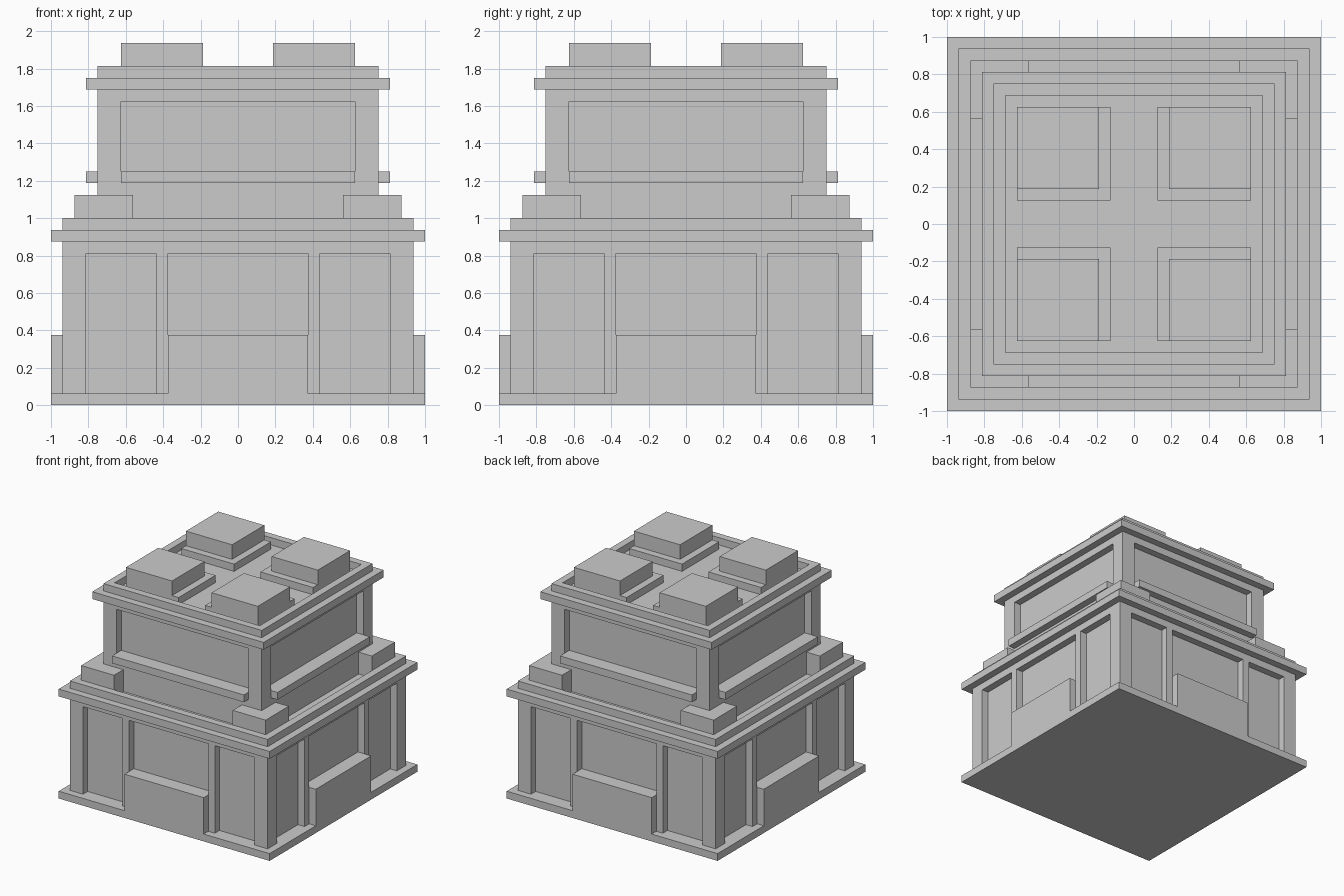
import bpy, bmesh
from math import pi
from mathutils import Matrix, Vector

if "Cube" in bpy.data.objects:
    bpy.data.objects.remove(bpy.data.objects["Cube"])

U = 1 / 16  # the model sits on a 1/16 grid; all sizes below are in grid steps


def finish(name, bm):
    bmesh.ops.recalc_face_normals(bm, faces=bm.faces)
    mesh = bpy.data.meshes.new(name)
    bm.to_mesh(mesh)
    bm.free()
    ob = bpy.data.objects.new(name, mesh)
    bpy.context.collection.objects.link(ob)
    return ob


def add_box(bm, x, y, z, turn=0):
    lo, hi = Vector((x[0], y[0], z[0])) * U, Vector((x[1], y[1], z[1])) * U
    m = (Matrix.Rotation(turn * pi / 2, 4, 'Z') @ Matrix.Translation((lo + hi) / 2)
         @ Matrix.Diagonal((*(hi - lo), 1)))
    bmesh.ops.create_cube(bm, size=1, matrix=m)


def block(name, half, z):
    bm = bmesh.new()
    add_box(bm, (-half, half), (-half, half), z)
    return finish(name, bm)


def on_each_side(name, x, y, z):
    """The same box, one separate object per side, starting at the front."""
    for i, side in enumerate(("front", "right", "back", "left")):
        bm = bmesh.new()
        add_box(bm, x, y, z, i)
        finish(f"{side}_{name}", bm)


def frame(name, inner, outer, z):
    """Square ring around the walls."""
    bm = bmesh.new()
    corners = ((-1, -1), (1, -1), (1, 1), (-1, 1))
    loops = [[bm.verts.new((cx * r * U, cy * r * U, h * U)) for cx, cy in corners]
             for r, h in ((inner, z[0]), (outer, z[0]), (outer, z[1]), (inner, z[1]))]
    for a in range(4):
        p, q = loops[a], loops[(a + 1) % 4]
        for i in range(4):
            j = (i + 1) % 4
            bm.faces.new((p[i], p[j], q[j], q[i]))
    return finish(name, bm)


def carve(ob, panels, wall, depth, z, pit, pit_z):
    """Sink panels into all four walls and a shallow pit into the top."""
    bm = bmesh.new()
    for turn in range(4):
        for x in panels:
            add_box(bm, x, (-wall - 1, -wall + depth), z, turn)
    add_box(bm, (-pit, pit), (-pit, pit), pit_z)
    cutter = finish(ob.name + "_cutter", bm)
    cutter.hide_render = True
    mod = ob.modifiers.new("panels", 'BOOLEAN')
    mod.operation, mod.solver, mod.object = 'DIFFERENCE', 'EXACT', cutter
    bpy.context.view_layer.objects.active = ob
    bpy.ops.object.modifier_apply(modifier=mod.name)
    bpy.data.objects.remove(cutter)


# Ground floor: slab, panelled walls, cornice, terrace rim
block("base_slab", 16, (0, 1))
lower = block("lower_walls", 15, (1, 16))
carve(lower, ((-13, -7), (-6, 6), (7, 13)), 15, 1, (0, 13), 14, (15, 18))
frame("lower_cornice", 15, 16, (14, 15))
on_each_side("low_block", (-6, 6), (-16, -14), (1, 6))

# Terrace corner blocks
on_each_side("terrace_corner", (9, 14), (-14, -9), (15, 18))

# Upper floor: panelled walls, window ledges, cornice, roof rim
upper = block("upper_walls", 12, (15, 29))
carve(upper, ((-10, 10),), 12, 1, (19, 26), 11, (28, 31))
on_each_side("window_ledge", (-10, 10), (-13, -11), (19, 20))
frame("upper_cornice", 12, 13, (27, 28))

# Roof units: low plate with a taller block set to the outer corner
on_each_side("roof_plate", (2, 10), (-10, -2), (28, 29))
on_each_side("roof_unit", (3, 10), (-10, -3), (29, 31))
